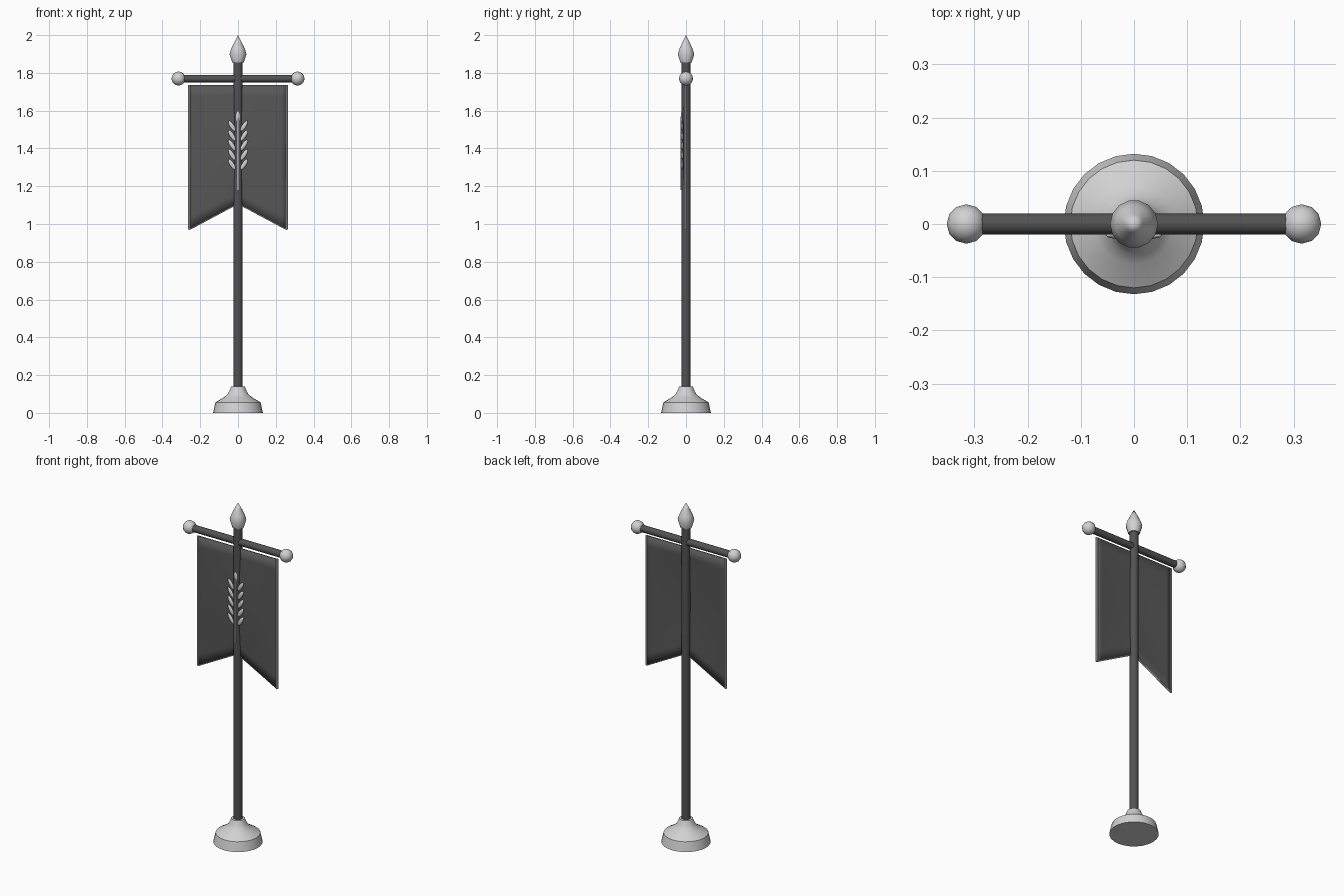
import bpy, bmesh, math
from mathutils import Matrix, Vector

if "Cube" in bpy.data.objects:
    bpy.data.objects.remove(bpy.data.objects["Cube"])


def material(name, value):
    m = bpy.data.materials.new(name)
    m.use_nodes = True
    colour = (value, value, value, 1)
    m.diffuse_color = colour
    m.node_tree.nodes["Principled BSDF"].inputs["Base Color"].default_value = colour
    return m


LIGHT = material("pale_grey", 0.64)
DARK = material("dark_grey", 0.085)
CLOTH = material("cloth_grey", 0.095)


def finish(name, bm, mat, angle=35):
    bmesh.ops.recalc_face_normals(bm, faces=bm.faces)
    mesh = bpy.data.meshes.new(name)
    bm.to_mesh(mesh)
    bm.free()
    mesh.materials.append(mat)
    obj = bpy.data.objects.new(name, mesh)
    bpy.context.collection.objects.link(obj)
    bpy.ops.object.select_all(action='DESELECT')
    obj.select_set(True)
    bpy.context.view_layer.objects.active = obj
    bpy.ops.object.shade_smooth_by_angle(angle=math.radians(angle))
    return obj


def lathe(name, profile, sides, mat, angle=35):
    """Spin (radius, height) points around the z axis."""
    bm = bmesh.new()
    verts = [bm.verts.new((r, 0, z)) for r, z in profile]
    edges = [bm.edges.new(pair) for pair in zip(verts, verts[1:])]
    bmesh.ops.spin(bm, geom=verts + edges, cent=(0, 0, 0), axis=(0, 0, 1),
                   angle=math.tau, steps=sides, use_merge=True)
    bmesh.ops.remove_doubles(bm, verts=bm.verts, dist=0.0001)
    return finish(name, bm, mat, angle)


def rod(name, a, b, radius, sides, mat):
    a, b = Vector(a), Vector(b)
    turn = (b - a).to_track_quat('Z', 'Y').to_matrix().to_4x4()
    bm = bmesh.new()
    bmesh.ops.create_cone(bm, cap_ends=True, segments=sides, radius1=radius,
                          radius2=radius, depth=(b - a).length,
                          matrix=Matrix.Translation((a + b) / 2) @ turn)
    return finish(name, bm, mat)


# Stand, pole and spear tip
lathe("base", [(0, 0), (0.132, 0), (0.12, 0.055), (0.075, 0.082), (0.056, 0.098),
               (0.046, 0.115), (0.036, 0.14), (0, 0.14)], 24, LIGHT)
rod("pole", (0, 0, 0.1), (0, 0, 1.87), 0.024, 16, DARK)
lathe("spear_tip", [(0, 1.855), (0.031, 1.855), (0.045, 1.9), (0.035, 1.93),
                    (0.018, 1.965), (0, 2)], 14, LIGHT, 45)

# Crossbar with end balls
rod("crossbar", (-0.3, 0, 1.77), (0.3, 0, 1.77), 0.02, 12, DARK)
for side, x in (("right", -0.315), ("left", 0.315)):
    bm = bmesh.new()
    bmesh.ops.create_uvsphere(bm, u_segments=12, v_segments=8, radius=0.037,
                              matrix=Matrix.Translation((x, 0, 1.77)))
    finish(side + "_ball", bm, LIGHT, 50)

# Swallow-tailed cloth with a slight forward belly
HALF, TOP, NOTCH, TAIL = 0.258, 1.735, 1.11, 0.972


def cloth_point(u, t):
    """u runs across from -1 to 1, t runs from the top down."""
    low = NOTCH + (TAIL - NOTCH) * abs(u)
    y = -0.003 - 0.009 * math.sin(math.pi * t) * (1 - u * u)
    return Vector((u * HALF, y, TOP + (low - TOP) * t))


COLS, ROWS = 16, 12
bm = bmesh.new()
grid = [[bm.verts.new(cloth_point(2 * i / COLS - 1, j / ROWS))
         for i in range(COLS + 1)] for j in range(ROWS + 1)]
for upper, lower in zip(grid, grid[1:]):
    for i in range(COLS):
        bm.faces.new((upper[i], upper[i + 1], lower[i + 1], lower[i]))
cloth = finish("banner_cloth", bm, CLOTH)
solid = cloth.modifiers.new("thickness", 'SOLIDIFY')
solid.thickness, solid.offset = 0.008, 0

# Piping along the sides and tails
for side, u in (("right", -1), ("left", 1)):
    corner = cloth_point(u, 1)
    rod(side + "_side_trim", cloth_point(u, 0), corner, 0.007, 8, LIGHT)
    rod(side + "_tail_trim", corner, cloth_point(0, 1), 0.0045, 8, LIGHT)

# Wheat emblem
rod("wheat_stem", (0, -0.023, 1.18), (0, -0.023, 1.56), 0.006, 8, LIGHT)


def grain(name, x, z, tilt):
    bm = bmesh.new()
    bmesh.ops.create_uvsphere(bm, u_segments=10, v_segments=8, radius=1)
    shape = (Matrix.Translation((x, -0.021, z)) @ Matrix.Rotation(tilt, 4, 'Y')
             @ Matrix.Diagonal((0.012, 0.007, 0.033, 1)))
    bmesh.ops.transform(bm, matrix=shape, verts=bm.verts)
    finish(name, bm, LIGHT, 60)


for k in range(5):
    for side, s in (("right", -1), ("left", 1)):
        grain(f"{side}_grain_{k + 1}", s * 0.032, 1.315 + 0.051 * k, s * math.radians(32))
grain("top_grain", 0, 1.565, 0)
